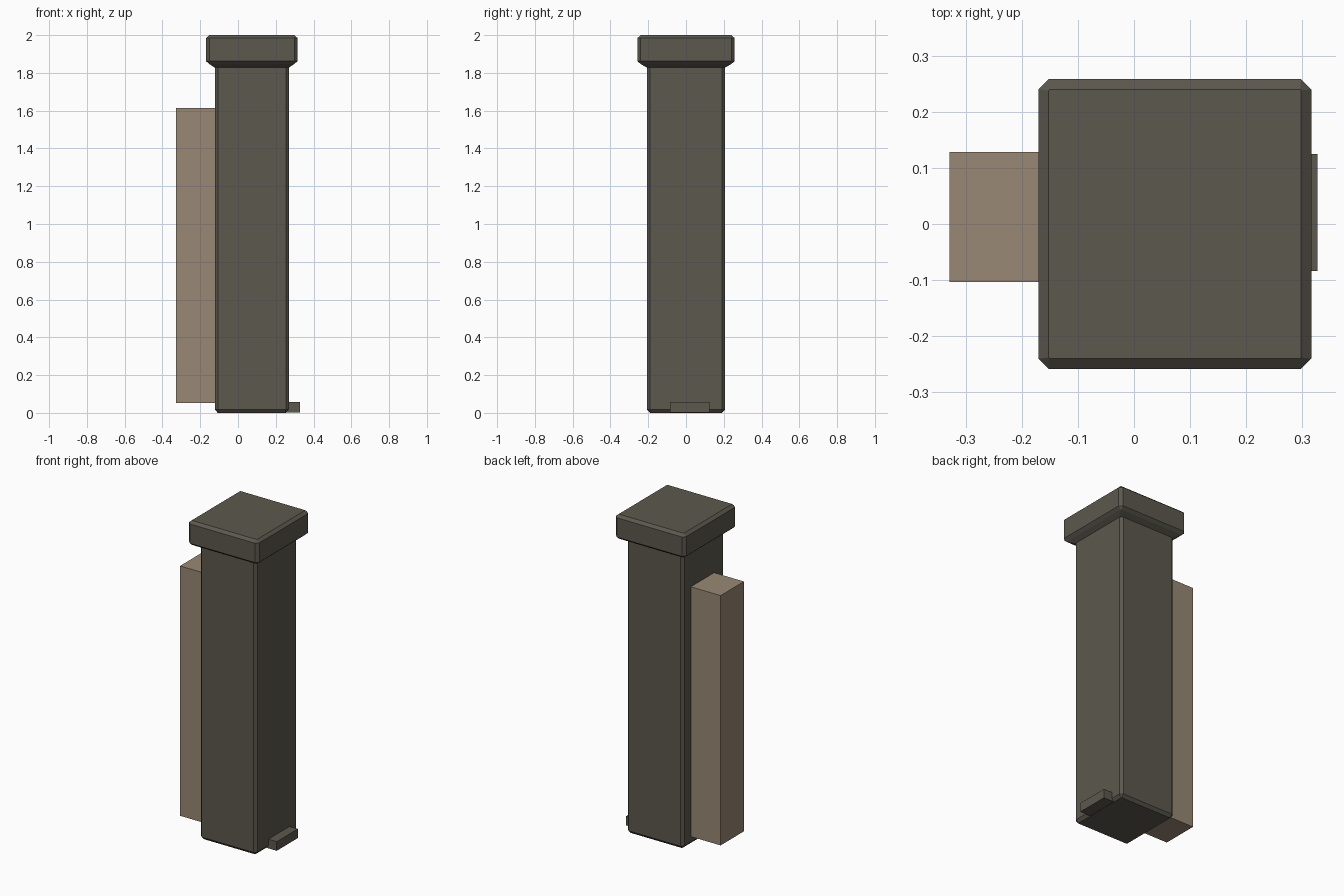
import bpy
import bmesh

cube = bpy.data.objects.get("Cube")
if cube:
    bpy.data.objects.remove(cube, do_unlink=True)


def make_material(name, rgb):
    mat = bpy.data.materials.new(name)
    mat.use_nodes = True
    mat.diffuse_color = (*rgb, 1)
    mat.node_tree.nodes["Principled BSDF"].inputs["Base Color"].default_value = (*rgb, 1)
    return mat


stone = make_material("dark olive grey", (0.107, 0.098, 0.076))
wood = make_material("warm tan", (0.314, 0.246, 0.178))


def finish(name, bm, mat):
    bmesh.ops.recalc_face_normals(bm, faces=bm.faces)
    mesh = bpy.data.meshes.new(name)
    bm.to_mesh(mesh)
    bm.free()
    mesh.materials.append(mat)
    obj = bpy.data.objects.new(name, mesh)
    bpy.context.collection.objects.link(obj)


def box(name, low, high, mat):
    bm = bmesh.new()
    bmesh.ops.create_cube(bm, size=1)
    for v in bm.verts:
        v.co = [lo + (c + 0.5) * (hi - lo) for lo, c, hi in zip(low, v.co, high)]
    finish(name, bm, mat)


def chamfered_ring(bm, cx, hx, hy, cut, z):
    """Rectangle with its corners cut off, as a ring of eight points."""
    points = []
    for sx, sy in ((1, 1), (-1, 1), (-1, -1), (1, -1)):
        a = (cx + sx * (hx - cut), sy * hy, z)
        b = (cx + sx * hx, sy * (hy - cut), z)
        points += [b, a] if sx == sy else [a, b]
    return [bm.verts.new(p) for p in points]


def loft(name, levels, cx, mat):
    bm = bmesh.new()
    rings = [chamfered_ring(bm, cx, *level) for level in levels]
    for low, high in zip(rings, rings[1:]):
        for i in range(8):
            j = (i + 1) % 8
            bm.faces.new((low[i], low[j], high[j], high[i]))
    bm.faces.new(rings[0])
    bm.faces.new(rings[-1])
    finish(name, bm, mat)


# Square column with chamfered edges, flaring out into the cap
loft("column_and_cap", [
    (0.18, 0.191, 0.002, 0.0),
    (0.196, 0.207, 0.016, 0.018),
    (0.196, 0.207, 0.016, 1.828),
    (0.225, 0.24, 0.002, 1.847),
    (0.243, 0.258, 0.018, 1.863),
    (0.243, 0.258, 0.018, 1.984),
    (0.225, 0.24, 0.002, 2.0),
], 0.073, stone)

# Tall panel attached to one side
box("side_panel", (-0.329, -0.103, 0.052), (-0.11, 0.128, 1.615), wood)

# Small step at the base on the other side
box("base_step", (0.25, -0.084, 0.001), (0.327, 0.125, 0.058), stone)
